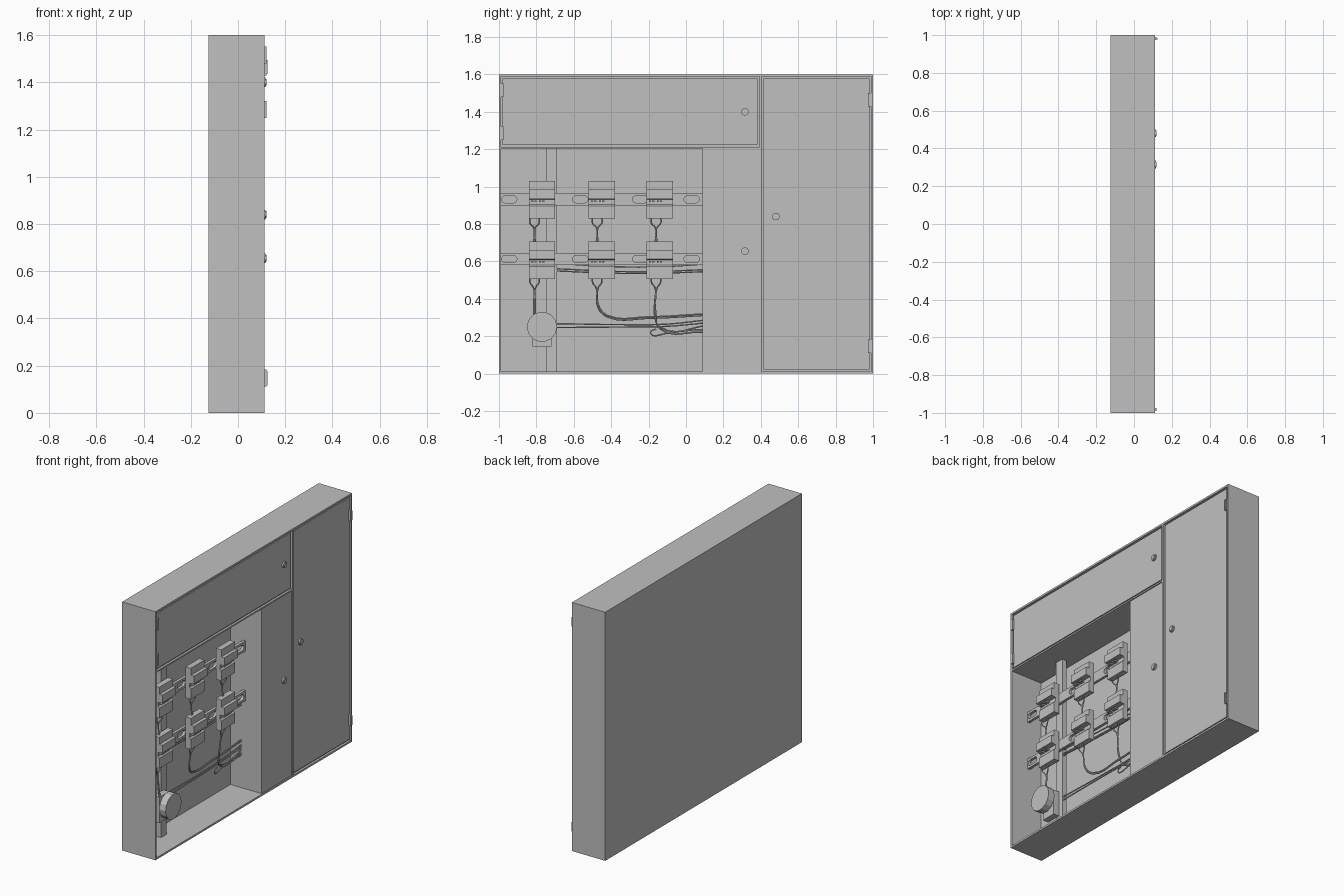
import bpy, bmesh, math
from mathutils import Matrix, Vector

if "Cube" in bpy.data.objects:
    bpy.data.objects.remove(bpy.data.objects["Cube"])

grey = bpy.data.materials.new("painted_grey")
grey.diffuse_color = (0.53, 0.53, 0.53, 1)
grey.use_nodes = True
grey.node_tree.nodes["Principled BSDF"].inputs["Base Color"].default_value = grey.diffuse_color


def make(name, bm):
    me = bpy.data.meshes.new(name)
    bmesh.ops.recalc_face_normals(bm, faces=bm.faces)
    bm.to_mesh(me)
    bm.free()
    ob = bpy.data.objects.new(name, me)
    bpy.context.collection.objects.link(ob)
    me.materials.append(grey)
    return ob


def add_box(bm, x, y, z):
    size = Vector((x[1] - x[0], y[1] - y[0], z[1] - z[0]))
    mid = Vector((sum(x) / 2, sum(y) / 2, sum(z) / 2))
    bmesh.ops.create_cube(bm, size=1, matrix=Matrix.Translation(mid) @ Matrix.Diagonal((*size, 1)))


def boxes(name, *specs):
    bm = bmesh.new()
    for s in specs:
        add_box(bm, *s)
    return make(name, bm)


def add_disc(bm, x, y, z, r, n):
    m = Matrix.Translation((sum(x) / 2, y, z)) @ Matrix.Rotation(math.pi / 2, 4, 'Y')
    bmesh.ops.create_cone(bm, cap_ends=True, segments=n, radius1=r, radius2=r, depth=x[1] - x[0], matrix=m)


def prism(bm, profile, y0, y1):
    """Extrude an (x, z) outline along y."""
    f = bm.faces.new([bm.verts.new((x, y0, z)) for x, z in profile])
    r = bmesh.ops.extrude_face_region(bm, geom=[f])
    bmesh.ops.translate(bm, vec=(0, y1 - y0, 0),
                        verts=[v for v in r['geom'] if isinstance(v, bmesh.types.BMVert)])


# cabinet shell: back, outer walls, divider and shelf
F, B = 0.112, -0.125
boxes("cabinet_shell",
      ((B, -0.115), (-1, 1), (0, 1.6)),
      ((-0.115, F), (-1, -0.99), (0, 1.6)),
      ((-0.115, F), (0.99, 1), (0, 1.6)),
      ((-0.115, F), (-0.99, 0.99), (0, 0.012)),
      ((-0.115, F), (-0.99, 0.99), (1.588, 1.6)),
      ((-0.115, F), (0.392, 0.404), (0.012, 1.588)),
      ((-0.115, F), (-0.99, 0.392), (1.203, 1.213)))


# doors: backing plate with a slightly proud panel
def door(name, y, z):
    g = 0.01
    boxes(name, ((0.08, 0.098), y, z),
          ((0.098, 0.107), (y[0] + g, y[1] - g), (z[0] + g, z[1] - g)))


door("upper_door", (-0.99, 0.392), (1.213, 1.588))
door("tall_door", (0.404, 0.99), (0.012, 1.588))
boxes("lower_fixed_panel", ((-0.115, 0.105), (0.088, 0.392), (0.012, 1.203)))

# round locks with a raised core
for i, (y, z) in enumerate([(0.315, 1.4), (0.315, 0.655), (0.48, 0.84)]):
    bm = bmesh.new()
    add_disc(bm, (0.1, 0.116), y, z, 0.02, 24)
    add_disc(bm, (0.1, 0.12), y, z, 0.014, 24)
    make(f"lock_{i}", bm)

# hinges
for i, (y, z) in enumerate([(-0.983, 1.515), (-0.983, 1.285), (0.981, 1.465), (0.981, 0.147)]):
    boxes(f"hinge_{i}", ((0.1, 0.12), (y - 0.008, y + 0.008), (z - 0.036, z + 0.036)),
          ((0.1, 0.125 if y > 0 else 0.12), (y - 0.004, y + 0.004), (z - 0.03, z + 0.03)))

# vertical support post
boxes("support_post", ((-0.06, -0.026), (-0.747, -0.69), (0.012, 1.203)))

# mounting rails with rounded slots
for i, z in enumerate((0.932, 0.613)):
    rail = boxes(f"mounting_rail_{i}", ((-0.026, -0.008), (-0.99, 0.088), (z - 0.033, z + 0.033)))
    bm = bmesh.new()
    for y in (-0.945, -0.65, -0.565, -0.245, 0.03):
        vs = []
        for k in range(16):
            a = 2 * math.pi * (k + 0.5) / 16
            shift = 0.022 if math.cos(a) > 0 else -0.022
            vs.append(bm.verts.new((-0.05, y + shift + 0.019 * math.cos(a), z + 0.019 * math.sin(a))))
        if y == -0.65:   # this slot would run into its neighbour
            bmesh.ops.delete(bm, geom=vs, context='VERTS')
            continue
        r = bmesh.ops.extrude_face_region(bm, geom=[bm.faces.new(vs)])
        bmesh.ops.translate(bm, vec=(0.08, 0, 0),
                            verts=[v for v in r['geom'] if isinstance(v, bmesh.types.BMVert)])
    cutter = make(f"slot_cutter_{i}", bm)
    cutter.hide_render = True
    mod = rail.modifiers.new("slots", 'BOOLEAN')
    mod.operation, mod.object, mod.solver = 'DIFFERENCE', cutter, 'EXACT'
    bpy.context.view_layer.objects.active = rail
    bpy.ops.object.modifier_apply(modifier=mod.name)
    bpy.data.objects.remove(cutter)

# circuit breakers: stepped side profile plus toggles
COLS = (-0.77, -0.45, -0.14)
PROFILE = [(-0.01, 0), (0.028, 0), (0.028, 0.065), (0.018, 0.075), (0.018, 0.1),
           (0.05, 0.105), (0.05, 0.155), (0.028, 0.155), (0.028, 0.2), (-0.01, 0.2)]
for row, z0 in enumerate((0.83, 0.507)):
    for col, y in enumerate(COLS):
        bm = bmesh.new()
        prism(bm, [(x, z + z0) for x, z in PROFILE], y - 0.07, y + 0.07)
        for dy in (-0.052, -0.01):
            for k in (0, 0.017):
                add_box(bm, (0.01, 0.042), (y + dy + k - 0.006, y + dy + k + 0.006), (z0 + 0.087, z0 + 0.096))
        make(f"breaker_{row}_{col}", bm)

# round meter on its bracket
bm = bmesh.new()
add_disc(bm, (0.035, 0.08), -0.77, 0.25, 0.081, 14)
make("meter_drum", bm)
boxes("meter_bracket", ((-0.026, 0.015), (-0.82, -0.72), (0.145, 0.31)),
      ((0.015, 0.036), (-0.8, -0.74), (0.21, 0.29)))


# wires
def wire(name, pts):
    cu = bpy.data.curves.new(name, 'CURVE')
    cu.dimensions = '3D'
    cu.bevel_depth, cu.bevel_resolution, cu.resolution_u = 0.004, 1, 5
    sp = cu.splines.new('BEZIER')
    sp.bezier_points.add(len(pts) - 1)
    for b, p in zip(sp.bezier_points, pts):
        b.co = p
        b.handle_left_type = b.handle_right_type = 'AUTO'
    cu.use_fill_caps = True
    cu.materials.append(grey)
    bpy.context.collection.objects.link(bpy.data.objects.new(name, cu))


for col, y in enumerate((-0.81, -0.475, -0.16)):
    for s in (-1, 1):
        a = y + 0.004 * s
        w = y + 0.025 * s
        # link between upper and lower breaker
        wire(f"link_wire_{col}_{s}", [(0.01, w, 0.835), (0.008, w, 0.805), (0.0, a, 0.78), (0.005, a, 0.7)])
        # lead leaving the lower breaker
        lead = [(0.01, w, 0.51), (0.005, w, 0.49), (-0.005, a, 0.455)]
        if col == 0:
            lead += [(0.0, a, 0.38), (0.01, a, 0.3)]
        elif col == 1:
            d = 0.004 * s
            lead += [(-0.02, a + 0.01, 0.35), (-0.035, y + 0.06, 0.305 + d),
                     (-0.04, -0.2, 0.3 + d), (-0.04, 0.09, 0.315 + d)]
        else:
            lead += [(-0.02, a - 0.005, 0.32), (-0.035, y + 0.02, 0.24 if s > 0 else 0.25),
                     (-0.04, 0.09, 0.222 if s > 0 else 0.235)]
        wire(f"lead_wire_{col}_{s}", lead)

# horizontal cables running into the fixed panel
for i, (za, zb, zc) in enumerate([(0.268, 0.262, 0.285), (0.246, 0.25, 0.27), (0.562, 0.545, 0.556),
                                  (0.55, 0.535, 0.545), (0.59, 0.57, 0.585)]):
    wire(f"cable_{i}", [(-0.035, -0.72, za), (-0.04, -0.3, zb), (-0.045, -0.1, zb + 0.003), (-0.04, 0.09, zc)])
wire("loop_cable", [(-0.035, -0.16, 0.24), (-0.035, -0.19, 0.218), (-0.04, -0.1, 0.216), (-0.04, 0.09, 0.255)])
